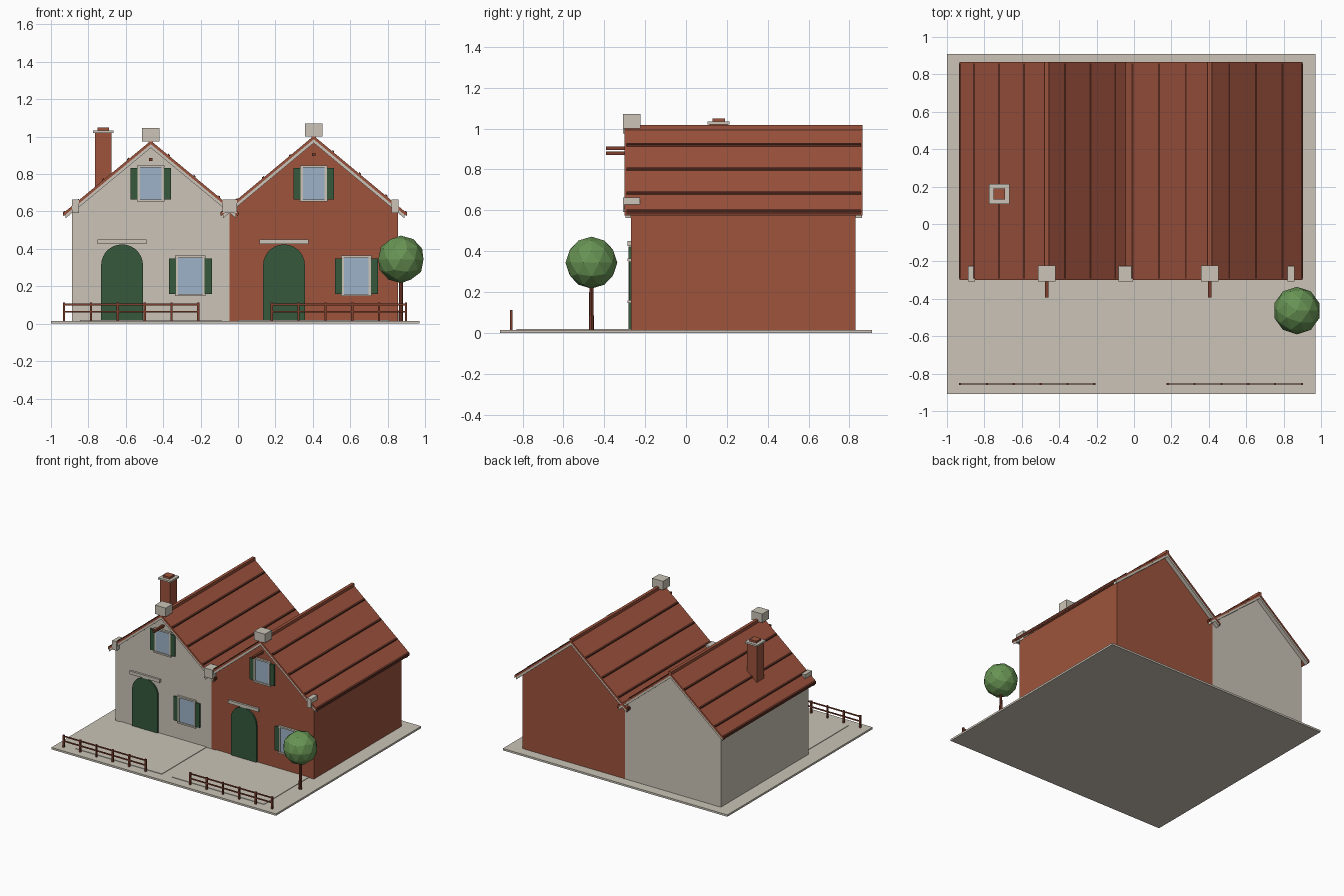
import bpy, bmesh, math
from mathutils import Vector

if "Cube" in bpy.data.objects:
    bpy.data.objects.remove(bpy.data.objects["Cube"], do_unlink=True)


def material(name, rgb):
    lin = [((c / 255 + 0.055) / 1.055) ** 2.4 for c in rgb] + [1.0]
    m = bpy.data.materials.new(name)
    m.use_nodes = True
    m.diffuse_color = lin
    m.node_tree.nodes["Principled BSDF"].inputs["Base Color"].default_value = lin
    return m


STONE = material("pale stone", (203, 196, 183))
BRICK = material("red brick", (158, 84, 60))
TILE = material("roof tile", (156, 82, 60))
SEAM = material("dark seam", (88, 44, 32))
WOOD = material("brown wood", (126, 62, 44))
GREEN = material("door green", (54, 88, 60))
GLASS = material("window blue", (158, 178, 200))
LEAF = material("leaf green", (104, 148, 84))


def finish(name, bm, mat):
    bmesh.ops.recalc_face_normals(bm, faces=bm.faces)
    mesh = bpy.data.meshes.new(name)
    bm.to_mesh(mesh)
    bm.free()
    mesh.materials.append(mat)
    ob = bpy.data.objects.new(name, mesh)
    bpy.context.collection.objects.link(ob)
    return ob


def prism(name, profile, y0, y1, mat):
    """Extrude an x-z outline along y."""
    bm = bmesh.new()
    face = bm.faces.new([bm.verts.new((x, y0, z)) for x, z in profile])
    new = bmesh.ops.extrude_face_region(bm, geom=[face])["geom"]
    bmesh.ops.translate(bm, vec=(0, y1 - y0, 0),
                        verts=[v for v in new if isinstance(v, bmesh.types.BMVert)])
    return finish(name, bm, mat)


def box(name, x0, x1, y0, y1, z0, z1, mat):
    return prism(name, [(x0, z0), (x1, z0), (x1, z1), (x0, z1)], y0, y1, mat)


WALL, BACK = -0.27, 0.83          # front and back wall planes
EAVE_Y, REAR_Y = -0.30, 0.865     # roof ends
GROUND = 0.015


def window(name, cx, z0, z1, half):
    x0, x1, f = cx - half, cx + half, 0.012
    box(name + "_glass", x0 + f, x1 - f, WALL - 0.007, WALL, z0 + f, z1 - f, GLASS)
    for side, a in (("right", x0), ("left", x1 - f)):
        box(f"{name}_{side}_jamb", a, a + f, WALL - 0.012, WALL, z0, z1, STONE)
    for part, b in (("sill", z0), ("head", z1 - f)):
        box(f"{name}_{part}", x0 - 0.004, x1 + 0.004, WALL - 0.016, WALL, b, b + f, STONE)
    for side, a in (("right", x0 - 0.038), ("left", x1)):
        box(f"{name}_{side}_shutter", a, a + 0.038, WALL - 0.01, WALL,
            z0 + 0.012, z1 - 0.015, GREEN)


def door(name, cx):
    r, spring = 0.112, 0.312
    arch = [(cx + r * math.cos(math.pi * i / 14), spring + r * math.sin(math.pi * i / 14))
            for i in range(15)]
    prism(name, [(cx - r, GROUND), (cx + r, GROUND)] + arch, WALL - 0.012, WALL, GREEN)
    box(name + "_lintel", cx - 0.132, cx + 0.132, WALL - 0.016, WALL, 0.425, 0.45, STONE)


def house(name, x0, x1, ridge, wall_mat, door_x, low_window_x):
    cx = (x0 + x1) / 2
    half = (x1 - x0) / 2 + 0.045
    eave = 0.593
    slope = (ridge - eave) / half

    def roof_z(d):
        return ridge - slope * d

    # walls with gables
    top = 0.03
    prism(name + "_walls", [(x0, GROUND), (x1, GROUND), (x1, roof_z(x1 - cx) - top),
                            (cx, ridge - top), (x0, roof_z(cx - x0) - top)],
          WALL, BACK, wall_mat)

    # roof slopes, gable trim and seams
    def strip(part, s, a, b, low, high, y0, y1, mat):
        prism(f"{name}_{part}", [(cx + s * a, roof_z(a) + low), (cx + s * b, roof_z(b) + low),
                                 (cx + s * b, roof_z(b) + high), (cx + s * a, roof_z(a) + high)],
              y0, y1, mat)

    for side, s in (("right", -1), ("left", 1)):
        strip(side + "_roof", s, 0, half, -0.018, 0, EAVE_Y, REAR_Y, TILE)
        strip(side + "_front_trim", s, 0, half - 0.01, -0.038, -0.016, EAVE_Y + 0.003, WALL, STONE)
        strip(side + "_back_trim", s, 0, half - 0.01, -0.038, -0.016, BACK, REAR_Y - 0.003, STONE)
        for i, t in enumerate((0.235, 0.525, 0.81)):
            d = half * t - s * 0.012
            strip(f"{side}_seam_{i}", s, d - 0.005, d + 0.005, -0.002, 0.008,
                  EAVE_Y + 0.008, REAR_Y - 0.008, SEAM)
        strip(side + "_eave_seam", s, half - 0.008, half + 0.003, -0.012, 0.006,
              EAVE_Y + 0.008, REAR_Y - 0.008, SEAM)
    box(name + "_ridge_cap", cx - 0.012, cx + 0.012, EAVE_Y, REAR_Y, ridge - 0.02, ridge + 0.013, TILE)

    # apex block and hoist beam
    box(name + "_apex_block", cx - 0.047, cx + 0.047, -0.308, -0.222, ridge - 0.003, ridge + 0.067, STONE)
    box(name + "_hoist_beam", cx - 0.009, cx + 0.009, -0.392, WALL + 0.02,
        ridge - 0.108, ridge - 0.091, WOOD)

    # openings
    window(name + "_upper_window", cx, 0.652, 0.847, 0.07)
    window(name + "_lower_window", low_window_x, 0.147, 0.364, 0.077)
    door(name + "_door", door_x)

    # paved front garden
    w = (x1 - x0) * 0.45
    box(name + "_paving", cx - w, cx + w, -0.83, WALL, GROUND - 0.005, GROUND + 0.004, STONE)


def fence(name, x0, x1):
    for i in range(6):
        x = x0 + (x1 - x0) * i / 5
        box(f"{name}_post_{i}", x - 0.006, x + 0.006, -0.861, -0.849, GROUND, 0.112, WOOD)
    for i, z in enumerate((0.064, 0.102)):
        box(f"{name}_rail_{i}", x0, x1, -0.858, -0.852, z - 0.005, z + 0.005, WOOD)


# ground slab
box("ground_slab", -1.0, 0.97, -0.91, 0.91, 0, GROUND, STONE)

# the two joined houses
house("plaster_house", -0.887, -0.045, 0.978, STONE, -0.62, -0.255)
house("brick_house", -0.045, 0.855, 1.004, BRICK, 0.246, 0.633)

# stone blocks at the eaves
for label, a, b in (("right", -0.888, -0.85), ("middle", -0.083, -0.006), ("left", 0.82, 0.857)):
    box(label + "_eave_block", a, b, -0.308, -0.225, 0.592, 0.663, STONE)

# chimney
for part, r, z0, z1, mat in (("chimney_shaft", 0.044, 0.72, 1.02, BRICK),
                             ("chimney_cap", 0.054, 1.02, 1.034, STONE),
                             ("chimney_pot", 0.03, 1.03, 1.05, BRICK)):
    box(part, -0.72 - r, -0.72 + r, 0.16 - r, 0.16 + r, z0, z1, mat)

# fences
fence("right_fence", -0.93, -0.212)
fence("left_fence", 0.18, 0.898)

# tree
bm = bmesh.new()
bmesh.ops.create_cone(bm, cap_ends=True, segments=8, radius1=0.012, radius2=0.01, depth=0.26)
trunk = finish("tree_trunk", bm, WOOD)
trunk.location = Vector((0.871, -0.463, GROUND + 0.13))
bm = bmesh.new()
bmesh.ops.create_icosphere(bm, subdivisions=2, radius=0.127)
crown = finish("tree_crown", bm, LEAF)
crown.location = Vector((0.871, -0.463, 0.344))
